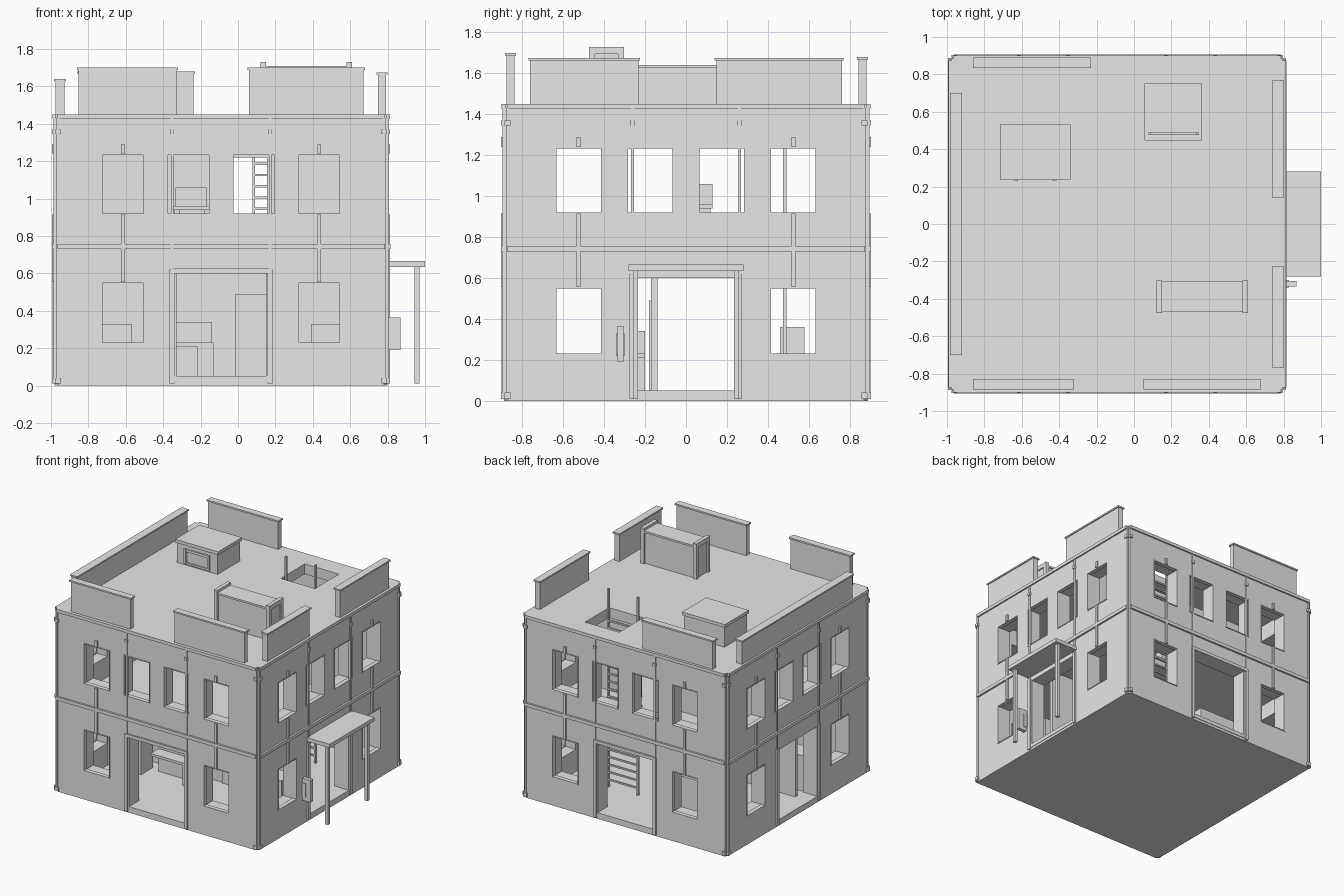
import bpy, bmesh
from mathutils import Vector

cube = bpy.data.objects.get("Cube")
if cube:
    bpy.data.objects.remove(cube, do_unlink=True)

grey = bpy.data.materials.new("plain_grey")
grey.use_nodes = True
grey.diffuse_color = (0.8, 0.8, 0.8, 1)
grey.node_tree.nodes["Principled BSDF"].inputs["Base Color"].default_value = (0.8, 0.8, 0.8, 1)

CX, HALF = -0.09, 0.89      # building centre in x, half width to the wall face
ROOF = 1.45


def add_box(bm, x0, x1, y0, y1, z0, z1):
    lo, hi = Vector((x0, y0, z0)), Vector((x1, y1, z1))
    verts = bmesh.ops.create_cube(bm, size=1)["verts"]
    for v in verts:
        v.co = (lo + hi) / 2 + v.co * (hi - lo)
    return verts


def boxes(name, *dims, bevel=0):
    """One object made of axis-aligned boxes (x0, x1, y0, y1, z0, z1)."""
    bm = bmesh.new()
    for d in dims:
        add_box(bm, *d)
    if bevel:
        upright = [e for e in bm.edges if abs(e.verts[0].co.z - e.verts[1].co.z) > 0.001]
        bmesh.ops.bevel(bm, geom=upright, offset=bevel, segments=1, affect='EDGES')
    bm.normal_update()
    mesh = bpy.data.meshes.new(name)
    bm.to_mesh(mesh)
    bm.free()
    mesh.materials.append(grey)
    ob = bpy.data.objects.new(name, mesh)
    bpy.context.collection.objects.link(ob)
    return ob


def on_side(side, u0, u1, z0, z1, out, back=0.01):
    """Box lying on one outer wall; u runs along the wall from its middle."""
    a, b = HALF - back, HALF + out
    if side == "front":
        return (CX + u0, CX + u1, -b, -a, z0, z1)
    if side == "rear":
        return (CX + u0, CX + u1, a, b, z0, z1)
    if side == "left":
        return (CX + a, CX + b, u0, u1, z0, z1)
    return (CX - b, CX - a, u0, u1, z0, z1)


SIDES = ("front", "rear", "left", "right")
OUTER, INNER, WIN = 0.525, 0.175, 0.115     # window columns and half width

# Openings, the same on all four walls: (u0, u1, z0, z1)
openings = [(-0.24, 0.24, 0.05, 0.6)]
for u in (-OUTER, -INNER, INNER, OUTER):
    openings.append((u - WIN, u + WIN, 0.915, 1.24))
    if abs(u) == OUTER:
        openings.append((u - WIN, u + WIN, 0.225, 0.555))

# Building shell, hollowed into two storeys and pierced by openings
shell = boxes("building_shell", (CX - HALF, CX + HALF, -HALF, HALF, 0, 1.43), bevel=0.02)
room = HALF - 0.12
cuts = [(CX - room, CX + room, -room, room, 0.05, 0.68),
        (CX - room, CX + room, -room, room, 0.75, 1.37),
        (0.06, 0.36, 0.45, 0.75, 0.6, 1.6)]
for u0, u1, z0, z1 in openings:
    cuts.append((CX + u0, CX + u1, -1.2, 1.2, z0, z1))
    cuts.append((-1.4, 1.2, u0, u1, z0, z1))
cutters = []
for c in cuts:
    cutter = boxes("opening_cutter", c)
    cutter.hide_render = True
    mod = shell.modifiers.new("opening", 'BOOLEAN')
    mod.operation, mod.solver, mod.object = 'DIFFERENCE', 'EXACT', cutter
    cutters.append(cutter)
bpy.context.view_layer.update()
deps = bpy.context.evaluated_depsgraph_get()
hollow = bpy.data.meshes.new_from_object(shell.evaluated_get(deps))
shell.modifiers.clear()
shell.data = hollow
for c in cutters:
    bpy.data.objects.remove(c, do_unlink=True)

# Roof deck, laid as four strips around the hatch
x0, x1, y1 = CX - HALF + 0.005, CX + HALF - 0.005, HALF - 0.005
boxes("roof_deck",
      (x0, 0.06, -y1, y1, 1.42, ROOF), (0.36, x1, -y1, y1, 1.42, ROOF),
      (0.06, 0.36, -y1, 0.45, 1.42, ROOF), (0.06, 0.36, 0.75, y1, 1.42, ROOF))

# Facade trim on every wall
for side in SIDES:
    trim = [on_side(side, -0.875, 0.875, 0.73, 0.757, 0.015),
            on_side(side, -0.875, 0.875, 1.425, ROOF, 0.012),
            on_side(side, -0.25, 0.25, 0.02, 0.05, 0.004)]
    for s in (-1, 1):
        p, w, c = s * 0.262, s * OUTER, s * 0.872
        trim += [on_side(side, p - 0.007, p + 0.007, 0.6, 1.43, 0.007),
                 on_side(side, p - 0.014, p + 0.012, 0.01, 0.62, 0.012),
                 on_side(side, p - 0.011, p + 0.011, 1.345, 1.37, 0.014),
                 on_side(side, c - 0.008, c + 0.008, 0.02, 1.43, 0.006),
                 on_side(side, c - 0.015, c + 0.015, 0.01, 0.04, 0.014),
                 on_side(side, c - 0.015, c + 0.015, 1.345, 1.37, 0.014),
                 on_side(side, w - 0.01, w + 0.01, 0.555, 0.915, 0.014),
                 on_side(side, w - 0.01, w + 0.01, 1.24, 1.29, 0.014)]
    if side in ("front", "rear"):
        trim.append(on_side(side, -0.265, 0.265, 0.6, 0.625, 0.014))
    boxes(side + "_wall_trim", *trim)
    # Slim window frames
    rims = []
    for u0, u1, z0, z1 in openings[1:]:
        t = 0.006
        rims += [on_side(side, u0, u0 + t, z0, z1, 0.004, 0.03),
                 on_side(side, u1 - t, u1, z0, z1, 0.004, 0.03),
                 on_side(side, u0, u1, z0, z0 + t, 0.004, 0.03),
                 on_side(side, u0, u1, z1 - t, z1, 0.004, 0.03)]
    boxes(side + "_window_frames", *rims)


def parapet(name, x0, x1, y0, y1, top):
    """Low roof wall with a slightly wider cap."""
    g = 0.008
    boxes(name, (x0 + g, x1 - g, y0 + g, y1 - g, ROOF - 0.01, top - 0.012),
          (x0, x1, y0, y1, top - 0.012, top))


parapet("front_parapet_a", -0.86, -0.32, -0.885, -0.83, 1.70)
parapet("front_parapet_b", 0.05, 0.68, -0.885, -0.83, 1.70)
parapet("rear_parapet", -0.86, -0.23, 0.835, 0.89, 1.68)
parapet("side_parapet_a", 0.74, 0.80, -0.77, -0.225, 1.675)
parapet("side_parapet_b", 0.74, 0.80, 0.14, 0.77, 1.675)
parapet("long_side_parapet", -0.985, -0.92, -0.70, 0.70, 1.64)

# Roof hut with framed front panel
boxes("roof_hut", (-0.705, -0.35, 0.245, 0.525, ROOF - 0.01, 1.61),
      (-0.715, -0.34, 0.235, 0.535, 1.61, 1.635))
boxes("hut_panel_frame", (-0.64, -0.62, 0.23, 0.25, 1.47, 1.58), (-0.435, -0.415, 0.23, 0.25, 1.47, 1.58),
      (-0.64, -0.415, 0.235, 0.25, 1.56, 1.58), (-0.64, -0.415, 0.235, 0.25, 1.46, 1.475))

# Roof unit with taller end posts
boxes("roof_unit", (0.13, 0.60, -0.46, -0.315, ROOF - 0.01, 1.70),
      (0.12, 0.61, -0.47, -0.305, 1.695, 1.71))
boxes("roof_unit_ends", *[(x, x + 0.03, y, y + 0.03, ROOF - 0.01, 1.73)
                          for x in (0.12, 0.58) for y in (-0.475, -0.332)],
      *[(x, x + 0.03, -0.475, -0.302, 1.70, 1.73) for x in (0.12, 0.58)])

# Canopy over the side door and wall box beside it
boxes("side_canopy", (0.79, 1.0, -0.28, 0.28, 0.635, 0.665),
      *[(0.945, 0.97, s * 0.247 - 0.013, s * 0.247 + 0.013, 0.01, 0.64) for s in (-1, 1)])
boxes("wall_box", (0.79, 0.87, -0.335, -0.305, 0.19, 0.365), (0.79, 0.83, -0.34, -0.3, 0.22, 0.33))

# Ladder running from the ground through the roof hatch
boxes("ladder", *[(x, x + 0.013, 0.475, 0.49, 0.05, 1.62) for x in (0.077, 0.335)],
      *[(0.08, 0.345, 0.476, 0.489, 0.1 + 0.06 * i, 0.112 + 0.06 * i) for i in range(22)])

# Inner partitions
wall_x0, wall_x1 = CX - room, CX + room
boxes("lower_partition", (wall_x0, wall_x1, -0.17, -0.14, 0.05, 0.68))
boxes("inner_door", (-0.015, 0.16, -0.18, -0.165, 0.05, 0.49))
boxes("upper_partition", (wall_x0, -0.05, 0.33, 0.37, 0.75, 1.37),
      (0.155, wall_x1, 0.33, 0.37, 0.75, 1.37), (-0.05, 0.155, 0.33, 0.37, 1.22, 1.37))

# Furniture
boxes("lower_counter", (-0.5, -0.13, -0.38, -0.2, 0.21, 0.23), (-0.5, -0.14, -0.28, -0.2, 0.05, 0.34),
      (-0.22, -0.13, -0.38, -0.28, 0.05, 0.21))
boxes("lower_tables", (-0.86, -0.57, -0.4, -0.25, 0.05, 0.33), (0.39, 0.66, -0.4, -0.25, 0.05, 0.33))
boxes("rear_counter", (-0.6, -0.17, 0.46, 0.58, 0.05, 0.36))
boxes("upper_desk", (-0.35, -0.14, -0.05, 0.13, 0.94, 0.96), (-0.335, -0.165, 0.06, 0.13, 0.96, 1.06),
      (-0.34, -0.31, -0.04, 0.12, 0.75, 0.94), (-0.18, -0.15, -0.04, 0.12, 0.75, 0.94))
